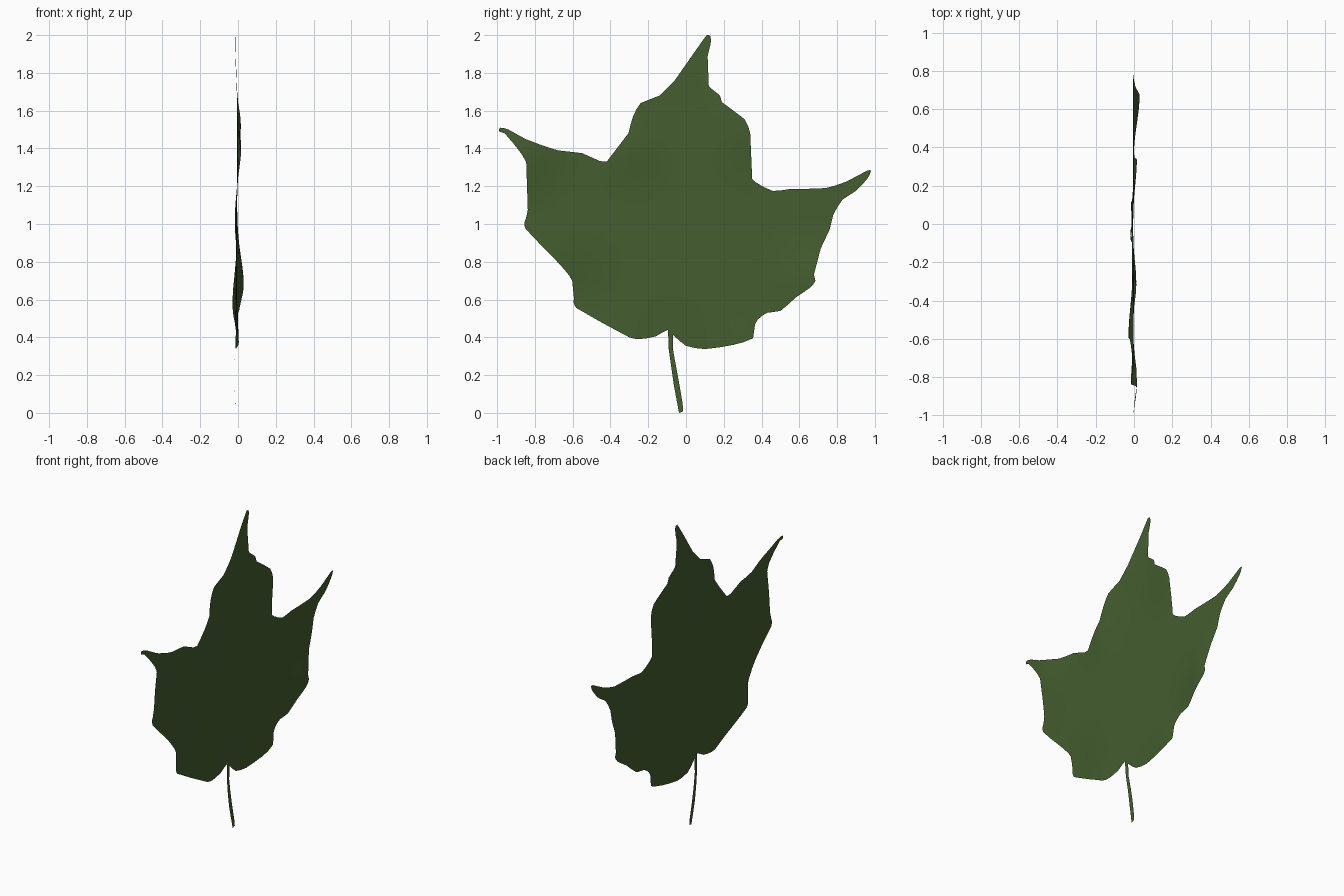
import bpy, bmesh, math
from mathutils import Vector

green = bpy.data.materials.new("leaf green")
green.diffuse_color = (0.058, 0.11, 0.029, 1)

# Outline as (y, z), clockwise seen from +x
right_edge = [(.11, 2), (.13, 1.995), (.13, 1.95), (.105, 1.85), (.105, 1.76), (.13, 1.72),
              (.18, 1.68), (.19, 1.645), (.31, 1.555), (.34, 1.48), (.337, 1.26), (.37, 1.22),
              (.46, 1.175), (.55, 1.185), (.74, 1.19), (.85, 1.225), (.96, 1.283), (.98, 1.283),
              (.96, 1.24), (.9, 1.175), (.83, 1.13), (.78, 1.05), (.76, .97), (.67, .77),
              (.685, .7), (.66, .665), (.58, .61), (.5, .54), (.43, .53), (.38, .495),
              (.355, .44), (.355, .395), (.25, .36), (.1, .338), (0, .355), (-.065, .41)]
left_edge = [(-.095, .44), (-.16, .405), (-.25, .39), (-.3, .4), (-.58, .555), (-.595, .585),
             (-.59, .67), (-.62, .73), (-.7, .82), (-.85, .975), (-.855, 1.01), (-.82, 1.1),
             (-.82, 1.22), (-.835, 1.3), (-.87, 1.37), (-.96, 1.48), (-.99, 1.49), (-.985, 1.51),
             (-.94, 1.5), (-.85, 1.45), (-.68, 1.39), (-.55, 1.375), (-.49, 1.34), (-.42, 1.33),
             (-.35, 1.345), (-.32, 1.38), (-.305, 1.48), (-.28, 1.57), (-.24, 1.64),
             (-.14, 1.68), (-.06, 1.76), (0, 1.8), (.06, 1.87), (.09, 1.97)]
stem_outline = [(-.095, .44), (-.068, .42), (-.068, .33), (-.035, .15), (-.018, .05),
                (-.015, .008), (-.037, 0), (-.065, .15), (-.092, .34)]

# Gentle curl of the blade: (y, z, radius, height)
bumps = [(.67, .68, .2, .035), (-.58, .58, .2, -.024), (.34, 1.52, .18, .02),
         (-.3, 1.4, .14, .018), (-.82, 1.4, .14, .022), (.11, 1.95, .2, -.01),
         (-.85, 1.02, .15, -.012), (-.06, .2, .25, -.014), (.3, .37, .12, .01)]


def curl(y, z):
    return -.005 + sum(h * math.exp(-((y - a) ** 2 + (z - b) ** 2) / r ** 2)
                       for a, b, r, h in bumps)


def rounded(points):
    """Add one softened midpoint between neighbouring points."""
    out, n = [], len(points)
    for i in range(n):
        p0, p1, p2, p3 = (Vector(points[(i + k) % n]) for k in (-1, 0, 1, 2))
        tangent = (p2 - p0).normalized() - (p3 - p1).normalized()
        out += [p1, (p1 + p2) / 2 + tangent * (p2 - p1).length * .08]
    return out


def sheet(name, points):
    bm = bmesh.new()
    bm.faces.new([bm.verts.new((0, y, z)) for y, z in reversed(points)])
    bmesh.ops.triangulate(bm, faces=bm.faces[:])
    # Cut a grid so that the blade can bend
    for axis, start in ((1, -1), (2, 0)):
        for i in range(1, 25):
            co, no = Vector((0, 0, 0)), Vector((0, 0, 0))
            co[axis], no[axis] = start + i * .08 + .003, 1
            bmesh.ops.bisect_plane(bm, geom=bm.verts[:] + bm.edges[:] + bm.faces[:],
                                   plane_co=co, plane_no=no, dist=1e-5)
    for v in bm.verts:
        v.co.x = curl(v.co.y, v.co.z)
    bm.normal_update()
    for f in bm.faces:
        f.smooth = True
        if f.normal.x < 0:
            f.normal_flip()
    me = bpy.data.meshes.new(name)
    bm.to_mesh(me)
    bm.free()
    me.materials.append(green)
    bpy.context.collection.objects.link(bpy.data.objects.new(name, me))


sheet("leaf_blade", rounded(right_edge + left_edge))
sheet("leaf_stem", stem_outline)
